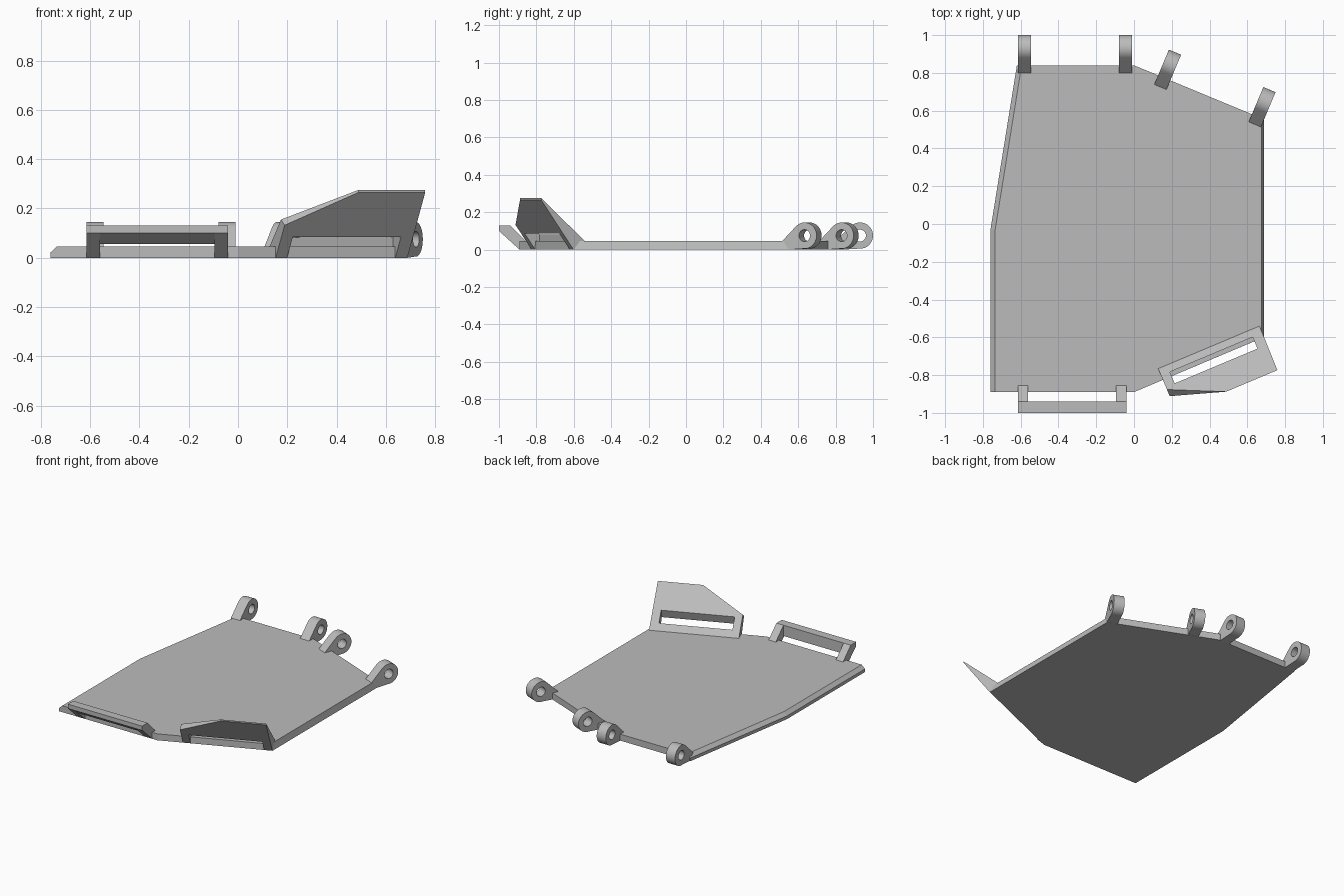
import bpy, bmesh, math
from mathutils import Matrix, Vector

if "Cube" in bpy.data.objects:
    bpy.data.objects.remove(bpy.data.objects["Cube"], do_unlink=True)

grey = bpy.data.materials.new("light grey")
grey.use_nodes = True
colour = (0.5, 0.5, 0.5, 1)
grey.diffuse_color = colour
grey.node_tree.nodes["Principled BSDF"].inputs["Base Color"].default_value = colour

ANGLE = math.atan2(0.29, 0.69)  # slant of the front left edge


def make(name, bm, matrix=Matrix()):
    bmesh.ops.recalc_face_normals(bm, faces=bm.faces)
    mesh = bpy.data.meshes.new(name)
    bm.to_mesh(mesh)
    bm.free()
    mesh.materials.append(grey)
    obj = bpy.data.objects.new(name, mesh)
    bpy.context.collection.objects.link(obj)
    obj.matrix_world = matrix
    return obj


def loft(name, rings, matrix=Matrix(), capped=True):
    """Join rings of equal length; cap the ends, or close into a tube."""
    bm = bmesh.new()
    loops = [[bm.verts.new(p) for p in ring] for ring in rings]
    n = len(loops[0])
    pairs = list(zip(loops, loops[1:]))
    if capped:
        bm.faces.new(loops[0])
        bm.faces.new(loops[-1])
    else:
        pairs.append((loops[-1], loops[0]))
    for a, b in pairs:
        for i in range(n):
            j = (i + 1) % n
            bm.faces.new((a[i], a[j], b[j], b[i]))
    return make(name, bm, matrix)


def prism(name, section, x0, x1, matrix=Matrix()):
    return loft(name, [[(x, y, z) for y, z in section] for x in (x0, x1)], matrix)


# Base plate, with chamfered sides
bottom = [(-0.76, -0.89), (0, -0.89), (0.687, -0.6), (0.687, 0.555),
          (0, 0.84), (-0.62, 0.84), (-0.76, -0.03)]
top = [(-0.735, -0.89), (0, -0.89), (0.675, -0.605), (0.675, 0.56),
       (0, 0.84), (-0.595, 0.84), (-0.735, -0.03)]
middle = [b if b[0] < 0 else ((b[0] + t[0]) / 2, (b[1] + t[1]) / 2)
          for b, t in zip(bottom, top)]
loft("base_plate", [[(x, y, z) for x, y in ring]
                    for ring, z in ((bottom, 0), (middle, 0.022), (top, 0.045))])


# Hinge lugs: teardrop outline round a pin hole
def lug(name, x, y, angle):
    outline = []
    for i in range(33):
        a = math.radians(135 - i * 230 / 32)
        outline.append(Vector((0.07 * math.cos(a), 0.07 * math.sin(a))))
    corners = [outline[-1], Vector((-0.09, -0.075)), Vector((-0.13, -0.03)), outline[0]]
    for a, b in zip(corners, corners[1:]):
        outline += [a.lerp(b, k / 4) for k in range(1, 5)]
    outline.pop()
    hole = [p.normalized() * 0.032 for p in outline]
    rings = [[(w, p.x, p.y) for p in shape] for shape, w in
             ((outline, -0.035), (outline, 0.035), (hole, 0.035), (hole, -0.035))]
    place = Matrix.Translation((x, y, 0.075)) @ Matrix.Rotation(angle, 4, "Z")
    return loft(name, rings, place, capped=False)


lugs = [lug("hinge_lug_right", -0.58, 0.93, 0),
        lug("hinge_lug_middle", -0.045, 0.93, 0),
        lug("hinge_lug_slanted", 0.19, 0.845, -ANGLE),
        lug("hinge_lug_left", 0.69, 0.647, -ANGLE)]

# Front loop: two sloping arms and a crossbar
arm = [(-0.89, 0), (-1, 0.1), (-1, 0.13), (-0.94, 0.13), (-0.855, 0.045), (-0.855, 0.01)]
bar = [(-0.94, 0.055), (-1, 0.1), (-1, 0.13), (-0.94, 0.13)]
prism("loop_arm_right", arm, -0.615, -0.56)
prism("loop_arm_left", arm, -0.095, -0.04)
prism("loop_crossbar", bar, -0.56, -0.095)

# Leaning guard on the slanted front edge, with a long slot
edge = Matrix.Translation((0, -0.89, 0)) @ Matrix.Rotation(ANGLE, 4, "Z")
outer = [(0.166, 0, 0), (0.745, 0, 0), (0.745, -0.187, 0.265),
         (0.451, -0.187, 0.265), (0.166, -0.093, 0.132)]
inner = [(0.166, 0.065, 0.045), (0.748, 0.065, 0.045), (0.745, -0.187, 0.275),
         (0.451, -0.187, 0.275), (0.166, -0.055, 0.155)]
guard = loft("slanted_guard", [outer, inner], edge)
slot = prism("slot_cutter", [(0.025, -0.02), (-0.095, -0.02), (-0.031, 0.172), (0.025, 0.172)],
             0.216, 0.692, edge)
slot.hide_render = True
slot.hide_viewport = True
cut = guard.modifiers.new("slot", "BOOLEAN")
cut.operation = "DIFFERENCE"
cut.solver = "EXACT"
cut.object = slot

# Smooth the round lugs, keeping their edges sharp
bpy.ops.object.select_all(action="DESELECT")
for obj in lugs:
    obj.select_set(True)
bpy.context.view_layer.objects.active = lugs[0]
bpy.ops.object.shade_smooth_by_angle(angle=math.radians(35))
